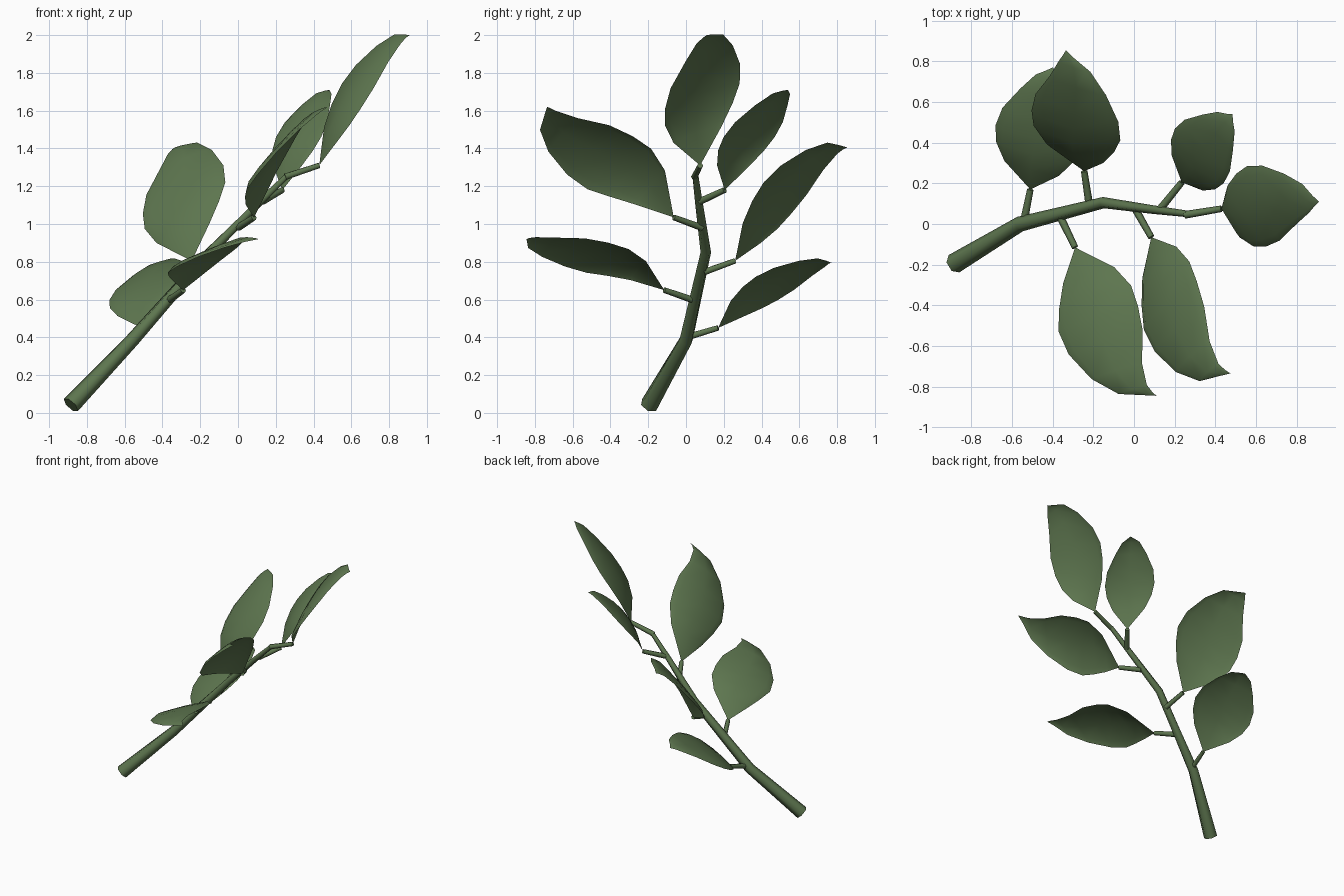
import bpy, bmesh, math
from mathutils import Vector

cube = bpy.data.objects.get("Cube")
if cube:
    bpy.data.objects.remove(cube)

green = bpy.data.materials.new("leaf green")
green.use_nodes = True
colour = (0.11, 0.18, 0.078, 1)
green.diffuse_color = colour
green.node_tree.nodes["Principled BSDF"].inputs["Base Color"].default_value = colour


def finish(bm, name):
    mesh = bpy.data.meshes.new(name)
    bm.to_mesh(mesh)
    bm.free()
    mesh.materials.append(green)
    obj = bpy.data.objects.new(name, mesh)
    bpy.context.collection.objects.link(obj)


def tube(name, points, radii, sides=6):
    """Tapered tube swept along a path, closed at both ends."""
    bm = bmesh.new()
    points = [Vector(p) for p in points]
    rings = []
    for i, (p, r) in enumerate(zip(points, radii)):
        before, after = points[max(i - 1, 0)], points[min(i + 1, len(points) - 1)]
        along = (after - before).normalized()
        side = along.cross(Vector((0, 0, 1))).normalized()
        up = side.cross(along)
        angles = [math.tau * k / sides for k in range(sides)]
        rings.append([bm.verts.new(p + r * (math.cos(a) * side + math.sin(a) * up))
                      for a in angles])
    for low, high in zip(rings, rings[1:]):
        for k in range(sides):
            n = (k + 1) % sides
            bm.faces.new((low[k], low[n], high[n], high[k])).smooth = True
    bm.faces.new(rings[0])
    bm.faces.new(rings[-1])
    bmesh.ops.recalc_face_normals(bm, faces=bm.faces)
    for e in bm.edges:
        e.smooth = all(f.smooth for f in e.link_faces)
    finish(bm, name)


# Leaf outline rows: distance along, half width, sideways sway, arch height
ROWS = [(0.2, 0.67, -0.04, 0.058), (0.34, 0.94, 0.06, 0.074), (0.47, 1.04, 0.25, 0.078),
        (0.62, 0.97, 0.38, 0.074), (0.8, 0.66, 0.5, 0.06), (0.93, 0.37, 0.4, 0.038),
        (0.975, 0.13, 0.15, 0.018)]
# Across the blade: position from edge to edge, extra height of the cupped middle
COLUMNS = [(-1, 0), (-0.8, 0.023), (0, 0.03), (0.8, 0.023), (1, 0)]


def leaf(name, base, tip, half_width, sway):
    """Arched blade with turned-down margins and a hooked tip."""
    base, tip, across = Vector(base), Vector(tip), Vector(half_width)
    axis = tip - base
    up = across.cross(axis).normalized() * axis.length
    bm = bmesh.new()
    grid = []
    for u, half, drift, arch in ROWS:
        grid.append([bm.verts.new(base + u * axis + (t * half + drift * sway) * across
                                  + (arch + lift * half) * up) for t, lift in COLUMNS])
    start, end = bm.verts.new(base), bm.verts.new(tip)
    for k in range(len(COLUMNS) - 1):
        bm.faces.new((start, grid[0][k + 1], grid[0][k]))
        for a, b in zip(grid, grid[1:]):
            bm.faces.new((a[k], a[k + 1], b[k + 1], b[k]))
        bm.faces.new((grid[-1][k], grid[-1][k + 1], end))
    bmesh.ops.recalc_face_normals(bm, faces=bm.faces)
    bm.normal_update()
    if sum(f.normal.dot(up) for f in bm.faces) < 0:
        bmesh.ops.reverse_faces(bm, faces=bm.faces)
    for f in bm.faces:
        f.smooth = True
    finish(bm, name)


# Main stem
tube("stem", [(-0.885, -0.195, 0.042), (-0.56, 0.0, 0.385), (-0.15, 0.105, 0.85),
              (0.1, 0.07, 1.1), (0.26, 0.05, 1.255)],
     [0.05, 0.038, 0.028, 0.021, 0.016])

# Each leaf: stalk root, blade base, blade tip, half width vector, sway
LEAVES = {
    "end": ((0.25, 0.045, 1.25), (0.43, 0.075, 1.31),
            (0.91, 0.11, 2.0), (0.045, -0.19, -0.065), -0.4),
    "upper_back": ((0.13, 0.075, 1.12), (0.235, 0.205, 1.18),
                   (0.485, 0.54, 1.71), (0.115, -0.13, 0), 0),
    "upper_front": ((0, 0.085, 0.98), (0.085, -0.065, 1.035),
                    (0.475, -0.735, 1.62), (-0.125, -0.115, -0.135), 1),
    "middle_back": ((-0.22, 0.095, 0.745), (-0.245, 0.26, 0.805),
                    (-0.335, 0.855, 1.405), (0.21, -0.07, 0.08), 0.6),
    "lower_front": ((-0.36, 0.03, 0.6), (-0.29, -0.115, 0.65),
                    (0.11, -0.845, 0.92), (-0.188, -0.06, -0.075), 1),
    "lower_back": ((-0.54, 0.02, 0.405), (-0.51, 0.17, 0.45),
                   (-0.4, 0.77, 0.795), (0.2, -0.055, 0.06), 0.1),
}
for place, (root, base, tip, half_width, sway) in LEAVES.items():
    tube(place + "_leaf_stalk", [root, base], [0.019, 0.016])
    leaf(place + "_leaf", base, tip, half_width, sway)
